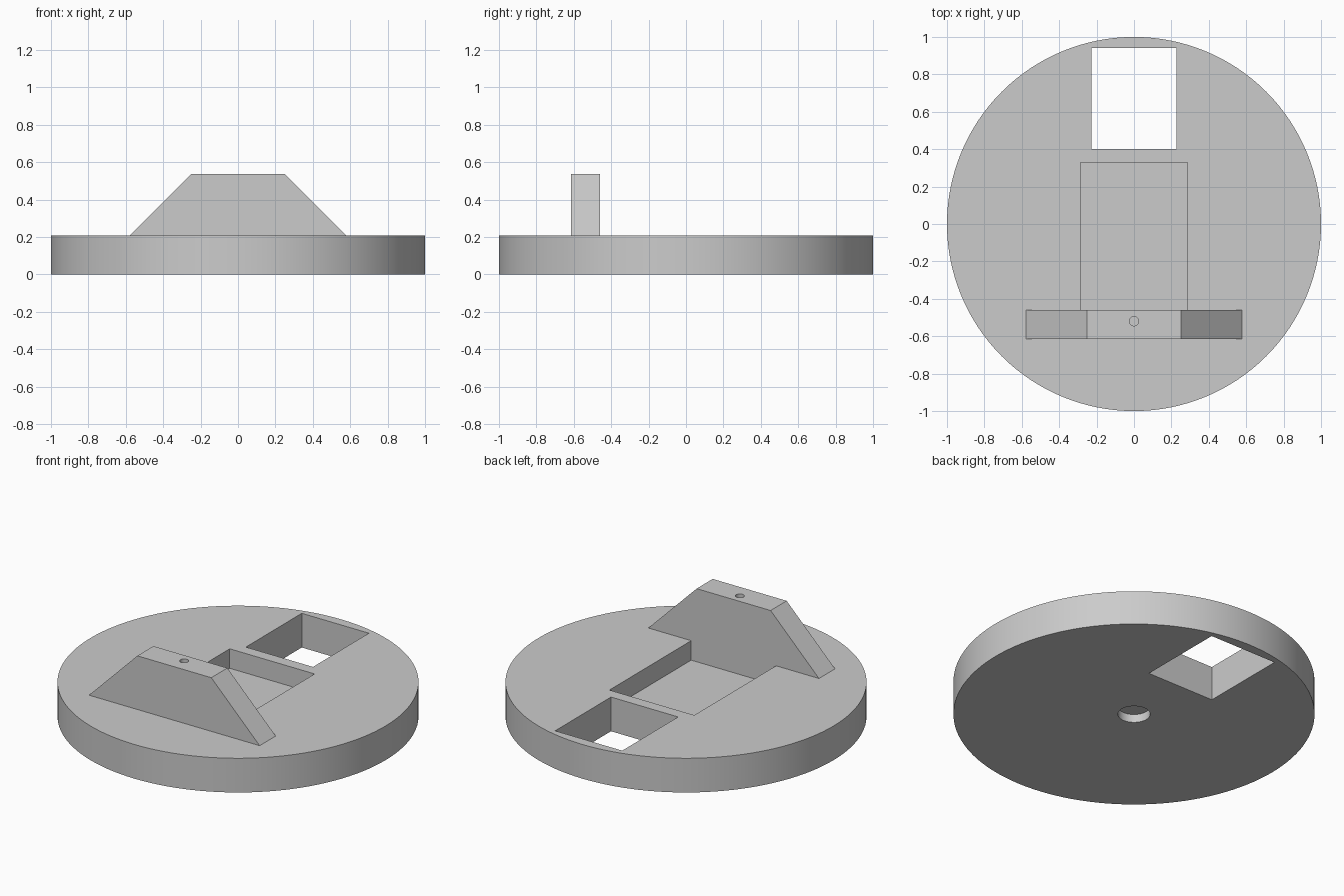
import bpy
import bmesh
import math

TOP = 0.209      # top of the disc
PEAK = 0.537     # top of the upright block
BACK = -0.46     # back face of the block, flush with the pocket wall

if "Cube" in bpy.data.objects:
    bpy.data.objects.remove(bpy.data.objects["Cube"], do_unlink=True)

grey = bpy.data.materials.new("plain grey")
grey.use_nodes = True
colour = (0.6, 0.6, 0.6, 1)
grey.diffuse_color = colour
grey.node_tree.nodes["Principled BSDF"].inputs["Base Color"].default_value = colour


def prism(name, outline, axis, start, end):
    """Extrude a 2D outline along y (points are x, z) or z (points are x, y)."""
    bm = bmesh.new()
    place = (lambda a, b: (a, start, b)) if axis == "y" else (lambda a, b: (a, b, start))
    face = bm.faces.new([bm.verts.new(place(a, b)) for a, b in outline])
    moved = bmesh.ops.extrude_face_region(bm, geom=[face])["geom"]
    shift = (0, end - start, 0) if axis == "y" else (0, 0, end - start)
    bmesh.ops.translate(bm, vec=shift, verts=[v for v in moved if isinstance(v, bmesh.types.BMVert)])
    bmesh.ops.recalc_face_normals(bm, faces=bm.faces)
    mesh = bpy.data.meshes.new(name)
    bm.to_mesh(mesh)
    bm.free()
    mesh.materials.append(grey)
    obj = bpy.data.objects.new(name, mesh)
    bpy.context.collection.objects.link(obj)
    return obj


def circle(radius, sides, y=0.0):
    angles = [2 * math.pi * i / sides for i in range(sides)]
    return [(radius * math.cos(a), y + radius * math.sin(a)) for a in angles]


def box(half, y0, y1):
    return [(-half, y0), (half, y0), (half, y1), (-half, y1)]


def combine(target, tool, operation):
    """Apply a boolean and remove the tool object."""
    mod = target.modifiers.new(operation, "BOOLEAN")
    mod.operation = operation
    mod.solver = "EXACT"
    mod.object = tool
    bpy.ops.object.select_all(action="DESELECT")
    target.select_set(True)
    bpy.context.view_layer.objects.active = target
    bpy.ops.object.modifier_apply(modifier=mod.name)
    bpy.data.objects.remove(tool, do_unlink=True)


# Round base with a window, a shallow pocket and a blind hole underneath
base = prism("round_base", circle(1, 128), "z", 0, TOP)
combine(base, prism("window_cutter", box(0.227, 0.4, 0.94), "z", -0.1, 0.4), "DIFFERENCE")
combine(base, prism("pocket_cutter", box(0.287, BACK, 0.33), "z", 0.09, 0.4), "DIFFERENCE")
combine(base, prism("axle_cutter", circle(0.09, 48), "z", -0.1, 0.05), "DIFFERENCE")

# Upright block with sloping ends and a small hole in its top
outline = [(-0.577, TOP), (0.577, TOP), (0.25, PEAK), (-0.25, PEAK)]
block = prism("upright_block", outline, "y", -0.615, BACK)
combine(block, prism("pin_cutter", circle(0.025, 32, -0.52), "z", 0.25, 0.7), "DIFFERENCE")

# Smooth the round walls, keep the corners sharp
for obj in (base, block):
    bpy.ops.object.select_all(action="DESELECT")
    obj.select_set(True)
    bpy.context.view_layer.objects.active = obj
    bpy.ops.object.shade_smooth_by_angle(angle=math.radians(30))
